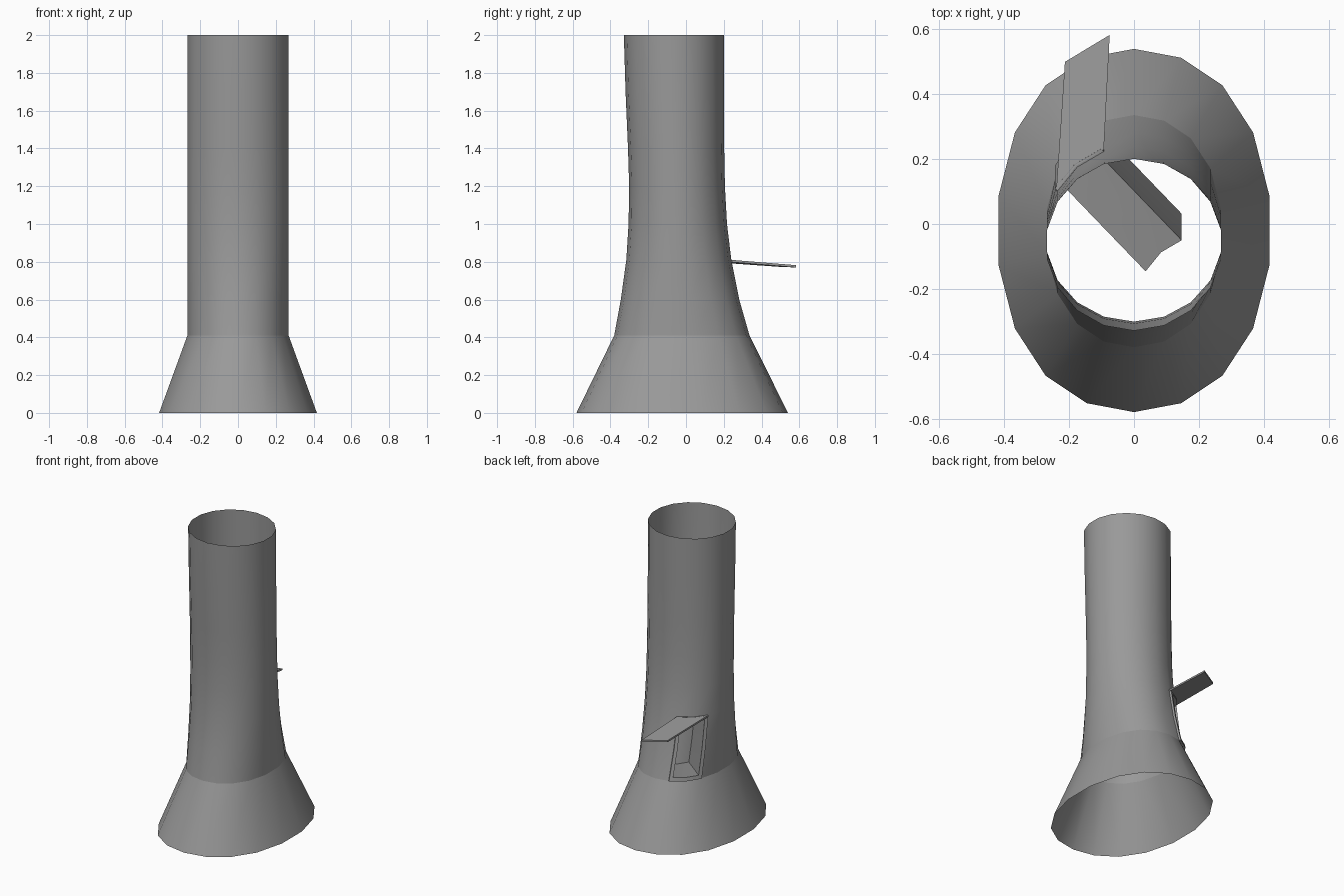
import bpy, bmesh
from math import sin, cos, radians, floor
from mathutils import Vector

if "Cube" in bpy.data.objects:
    bpy.data.objects.remove(bpy.data.objects["Cube"])

SIDES = 18
# height, half width in x, front y, back y
ROWS = [(0, .424, -.58, .54), (.41, .272, -.38, .336), (.6, .272, -.345, .282),
        (.81, .272, -.316, .24), (1.0, .272, -.304, .217), (1.2, .272, -.301, .206),
        (1.4, .272, -.307, .202), (1.7, .272, -.32, .202), (2, .272, -.329, .201)]

GREY = bpy.data.materials.new("dark_grey")
GREY.diffuse_color = (.32, .32, .32, 1)
GREY.use_nodes = True
GREY.node_tree.nodes["Principled BSDF"].inputs["Base Color"].default_value = GREY.diffuse_color


def ring_point(row, k):
    """Vertex of an oval ring, its sides straightened where it is elongated."""
    z, rx, y0, y1 = row
    a = radians(360 / SIDES * k)
    ry = (y1 - y0) / 2
    ry += .44 * max(0, ry - rx) * sin(a) ** 2
    return Vector((-rx * sin(a), (y0 + y1) / 2 + ry * cos(a), z))


def surface(u, z):
    """Point on the faceted tube wall at side position u and height z."""
    i = max(j for j in range(len(ROWS) - 1) if ROWS[j][0] <= z)
    a, b = ROWS[i], ROWS[i + 1]
    t = (z - a[0]) / (b[0] - a[0])
    k = floor(u)
    low, high = (ring_point(r, k).lerp(ring_point(r, k + 1), u - k) for r in (a, b))
    return low.lerp(high, t)


def finish(bm, name, sharp=30, smooth=True):
    bmesh.ops.recalc_face_normals(bm, faces=bm.faces)
    for f in bm.faces:
        f.smooth = smooth
    for e in bm.edges:
        if len(e.link_faces) == 2 and e.calc_face_angle(0) > radians(sharp):
            e.smooth = False
    me = bpy.data.meshes.new(name)
    bm.to_mesh(me)
    bm.free()
    me.materials.append(GREY)
    ob = bpy.data.objects.new(name, me)
    bpy.context.collection.objects.link(ob)
    return ob


# Flared open tube with a gap left for the hatch
bm = bmesh.new()
rings = [[bm.verts.new(ring_point(r, k)) for k in range(SIDES)] for r in ROWS]
for i in range(len(ROWS) - 1):
    for k in range(SIDES):
        if i in (1, 2) and k in (1, 2):
            continue
        n = (k + 1) % SIDES
        bm.faces.new((rings[i][k], rings[i][n], rings[i + 1][n], rings[i + 1][k]))
bmesh.ops.delete(bm, geom=[v for v in bm.verts if not v.link_faces], context='VERTS')
for k in range(SIDES):  # crease where the flare meets the shaft
    e = bm.edges.get((rings[1][k], rings[1][(k + 1) % SIDES]))
    if e:
        e.smooth = False
finish(bm, "tube")

# Raised hatch frame with the closed bin pushed into the tube
OUT = Vector((-.7, .7, .16))


def hatch_loop(inset_u, inset_z, shift):
    a, b = 1 + inset_u, 3 - inset_u
    lo, mid, hi = .41 + inset_z, .6, .81 - inset_z
    path = [(a, lo), (2, lo), (b, lo), (b, mid), (b, hi), (2, hi), (a, hi), (a, mid)]
    return [bm.verts.new(surface(u, z) + shift) for u, z in path]


bm = bmesh.new()
loops = [hatch_loop(0, 0, OUT * 0), hatch_loop(0, 0, OUT * .012),
         hatch_loop(.22, .025, OUT * .012), hatch_loop(.22, .025, OUT * 0),
         hatch_loop(.22, .025, Vector((.258, -.268, -.085)))]
for p, q in zip(loops, loops[1:]):
    for i in range(8):
        j = (i + 1) % 8
        bm.faces.new((p[i], p[j], q[j], q[i]))
end = loops[-1]
bm.faces.new([end[i] for i in (0, 1, 5, 6, 7)])
bm.faces.new([end[i] for i in (1, 2, 3, 4, 5)])
finish(bm, "hatch_frame_and_bin")

# Open hatch door, hinged at the top of the frame
bm = bmesh.new()
outline = [(-.24, .10, .813), (-.178, .18, .812), (-.093, .23, .811),
           (-.075, .583, .782), (-.213, .5, .785)]
face = bm.faces.new([bm.verts.new(p) for p in outline])
new = bmesh.ops.extrude_face_region(bm, geom=[face], use_keep_orig=True)["geom"]
bmesh.ops.translate(bm, vec=(0, 0, -.012),
                    verts=[g for g in new if isinstance(g, bmesh.types.BMVert)])
finish(bm, "hatch_door", smooth=False)
